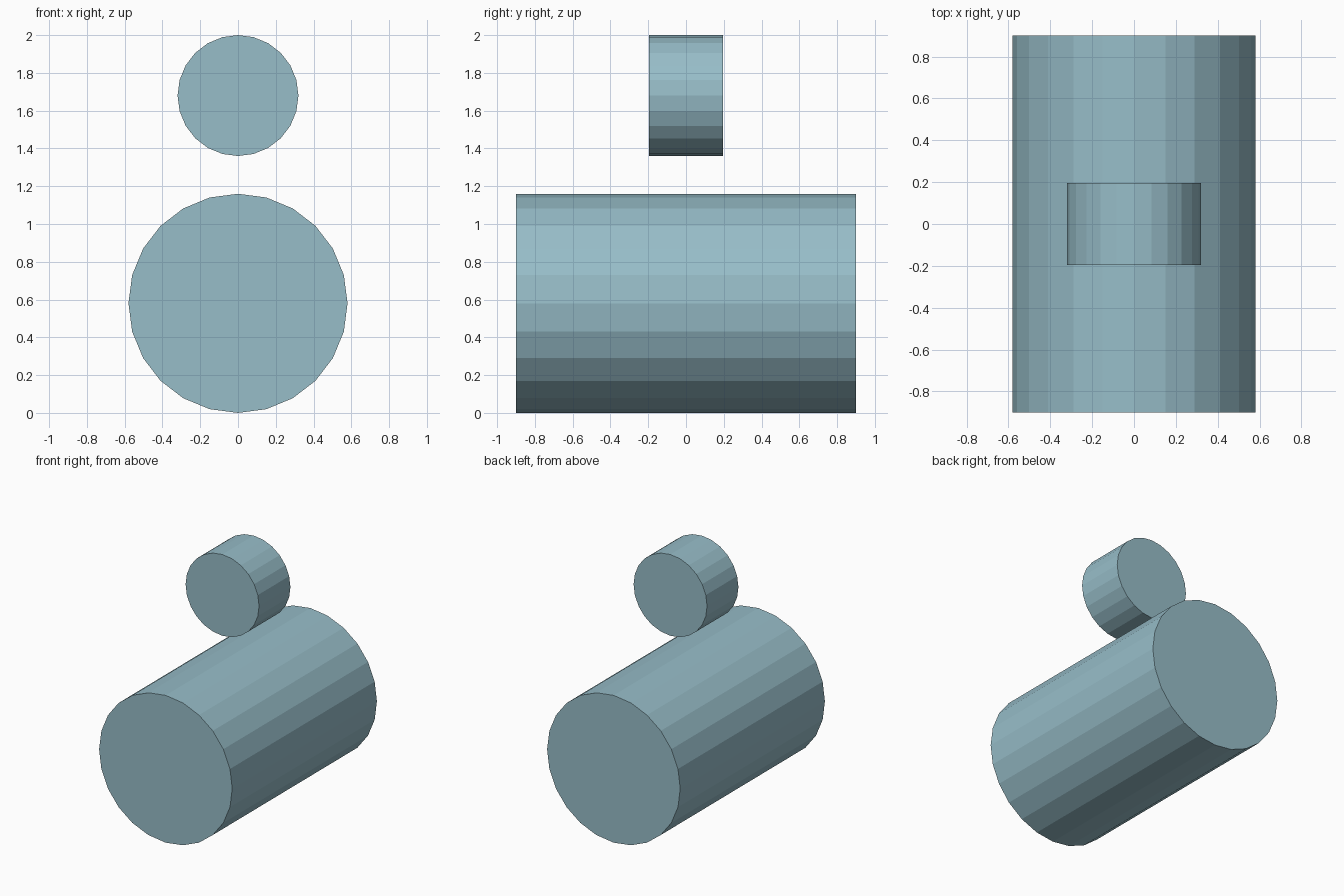
import bpy
from math import radians

if "Cube" in bpy.data.objects:
    bpy.data.objects.remove(bpy.data.objects["Cube"])

# Muted blue-grey paint shared by both parts
paint = bpy.data.materials.new("blue_grey")
paint.diffuse_color = (0.31, 0.51, 0.58, 1)
paint.use_nodes = True
paint.node_tree.nodes["Principled BSDF"].inputs["Base Color"].default_value = paint.diffuse_color


def drum(name, radius, length, z):
    """Flat-shaded 24-sided cylinder lying along y."""
    bpy.ops.mesh.primitive_cylinder_add(
        vertices=24, radius=radius, depth=length,
        location=(0, 0, z), rotation=(radians(90), 0, 0))
    obj = bpy.context.object
    obj.name = name
    obj.data.materials.append(paint)


# Large drum resting on the ground
drum("large_drum", 0.58, 1.80, 0.58)

# Small drum floating above its middle
drum("small_drum", 0.32, 0.39, 1.68)
